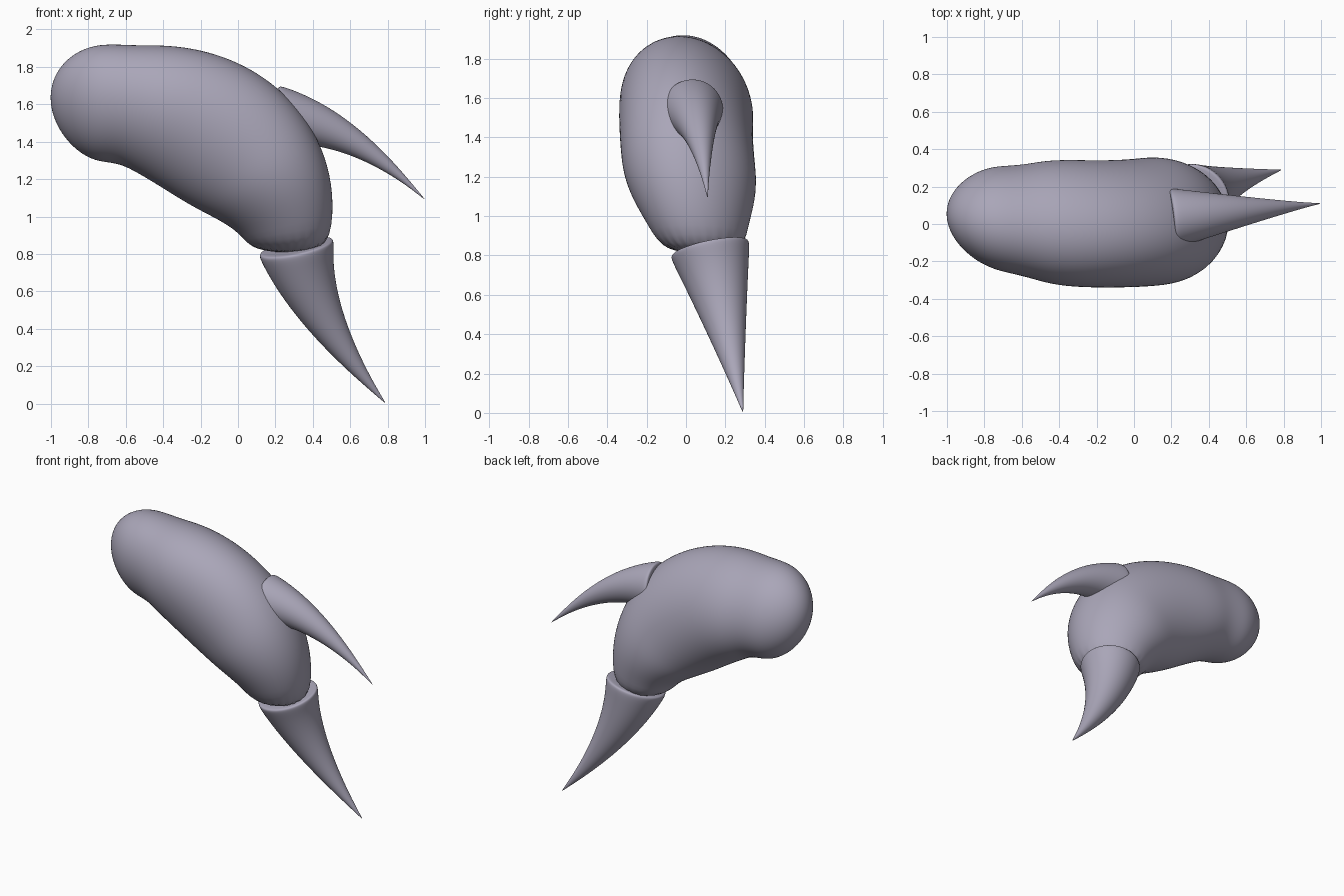
import bpy, bmesh
from math import sin, cos, pi, sqrt
from mathutils import Vector

cube = bpy.data.objects.get("Cube")
if cube:
    bpy.data.objects.remove(cube, do_unlink=True)

# Single skin and claw colour
material = bpy.data.materials.new("lavender grey")
material.use_nodes = True
colour = (0.4, 0.38, 0.48, 1)
material.diffuse_color = colour
material.node_tree.nodes["Principled BSDF"].inputs["Base Color"].default_value = colour


def bezier(points, t):
    """Point on a Bezier path of any degree."""
    points = [Vector(p) for p in points]
    while len(points) > 1:
        points = [a.lerp(b, t) for a, b in zip(points, points[1:])]
    return points[0]


def section(path, t, height, width, shift=0, lean=0, sides=24):
    """Oval cross-section square to the path, with its top leaning sideways."""
    step = 0.001
    along = (bezier(path, t + step) - bezier(path, t - step)).normalized()
    across = Vector((0, 1, 0))
    across = (across - along * along.y).normalized()
    up = along.cross(across) * height
    across = across * width
    up += across * lean
    centre = bezier(path, t) + Vector((0, shift, 0))
    angles = [2 * pi * i / sides for i in range(sides)]
    return [centre + up * cos(a) + across * sin(a) for a in angles]


def loft(name, sections):
    """Smooth closed skin over a list of cross-sections."""
    bm = bmesh.new()
    rings = [[bm.verts.new(p) for p in points] for points in sections]
    for ring, following in zip(rings, rings[1:]):
        for i in range(len(ring)):
            bm.faces.new((ring[i - 1], ring[i], following[i], following[i - 1]))
    bm.faces.new(rings[0])
    bm.faces.new(rings[-1])
    bmesh.ops.recalc_face_normals(bm, faces=bm.faces)
    for face in bm.faces:
        face.smooth = True
    mesh = bpy.data.meshes.new(name)
    bm.to_mesh(mesh)
    bm.free()
    mesh.materials.append(material)
    obj = bpy.data.objects.new(name, mesh)
    bpy.context.collection.objects.link(obj)
    subdivision = obj.modifiers.new("subdivision", "SUBSURF")
    subdivision.levels = subdivision.render_levels = 2


def body_section(path, t):
    """Domed start, swelling past the bend, narrowing to the wrist."""
    radius = 0.23 + 0.17 * cos(3.5 * (max(t, 0.2) - 0.49))
    if t < 0.15:
        radius *= sqrt(1 - (1 - t / 0.15) ** 2)
    # The domed end is slimmer from side to side
    width = min(radius, 0.34) * min(1, 0.8 + 0.6 * t)
    shift = 0.3 * (t - 0.45) ** 2
    return section(path, t, radius, width, shift, lean=-0.15)


def claw(name, path, radius, power, steps=10):
    """Curved cone with a rolled rim at the root and a sharp tip."""
    sections = [section(path, 0, radius * f, radius * f) for f in (0.8, 0.95)]
    for i in range(steps + 1):
        t = 0.02 + 0.98 * i / steps
        size = max(radius * (1 - t) ** power, 0.001)
        sections.append(section(path, t, size, size))
    loft(name, sections)


# Fleshy bent body, crowded with sections toward the round end
body_path = [(-1, 0, 1.59), (-0.3, 0, 1.7), (0.3, 0, 1.3), (0.28, 0, 0.8)]
count = 18
loft("body", [body_section(body_path, ((i + 0.5) / (count + 0.5)) ** 2)
              for i in range(count + 1)])

# Large lower claw fitted over the narrow end
claw("lower_claw", [(0.31, 0.12, 0.84), (0.39, 0.2, 0.46), (0.79, 0.29, 0)],
     radius=0.21, power=1)

# Slender upper claw rooted in the bend
claw("upper_claw", [(0.2, 0.03, 1.54), (0.6, 0.07, 1.5), (1, 0.11, 1.09)],
     radius=0.165, power=1.1)
